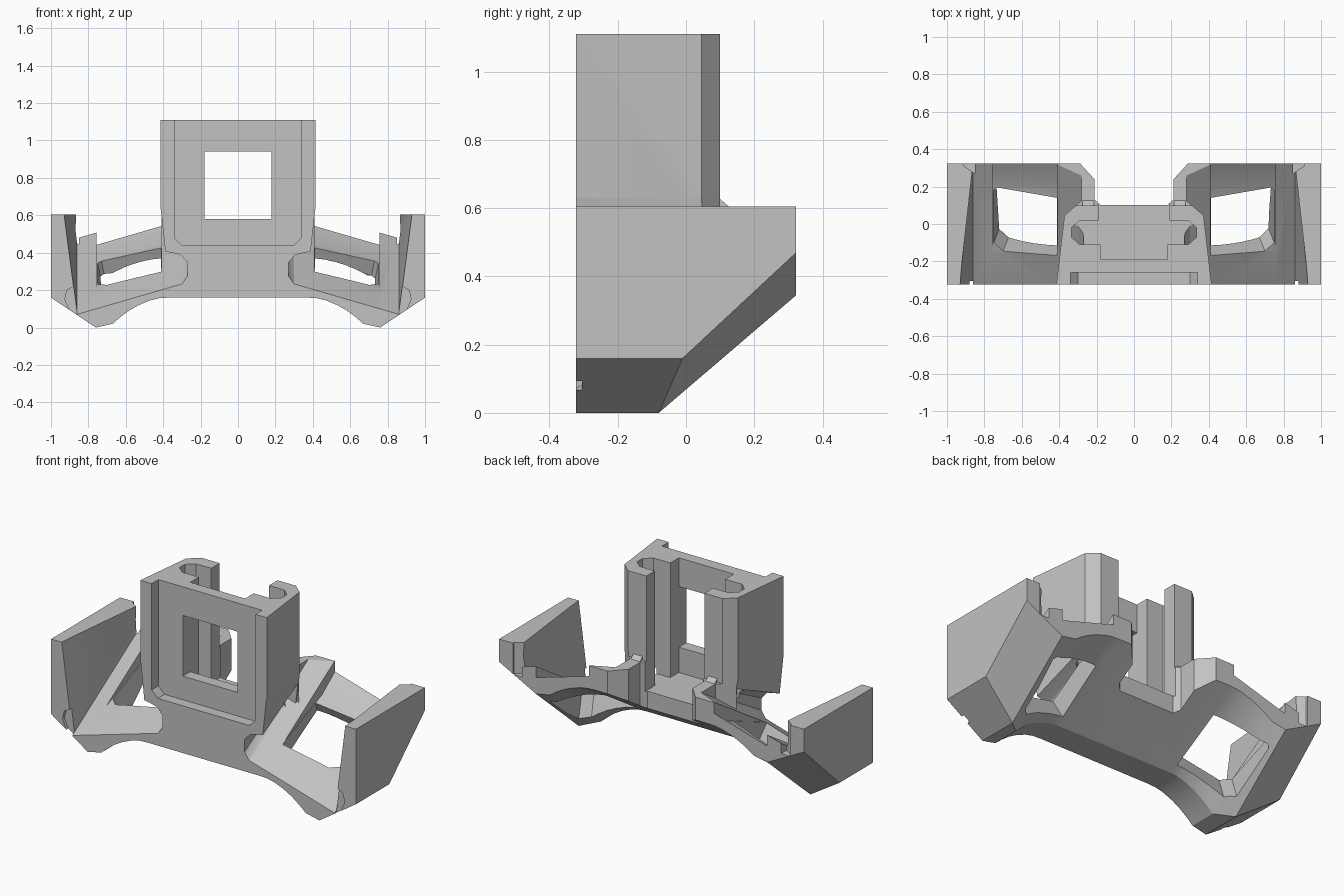
import bpy, bmesh, math

old = bpy.data.objects.get("Cube")
if old:
    bpy.data.objects.remove(old)

grey = bpy.data.materials.new("light grey plastic")
grey.use_nodes = True
colour = (0.54, 0.54, 0.54, 1)
grey.diffuse_color = colour
grey.node_tree.nodes["Principled BSDF"].inputs["Base Color"].default_value = colour

FRONT, BACK, DECK, TOP = -0.323, 0.323, 0.605, 1.11
OUT = 0.37      # cutters run past the front and back by this much


def finish(name, bm):
    bmesh.ops.recalc_face_normals(bm, faces=bm.faces)
    mesh = bpy.data.meshes.new(name)
    bm.to_mesh(mesh)
    bm.free()
    mesh.materials.append(grey)
    obj = bpy.data.objects.new(name, mesh)
    bpy.context.collection.objects.link(obj)
    return obj


def hull(name, points):
    bm = bmesh.new()
    for p in points:
        bm.verts.new(p)
    res = bmesh.ops.convex_hull(bm, input=bm.verts)
    junk = [g for g in res["geom_interior"] + res["geom_unused"]
            if isinstance(g, bmesh.types.BMVert)]
    if junk:
        bmesh.ops.delete(bm, geom=list(set(junk)), context='VERTS')
    bmesh.ops.dissolve_limit(bm, angle_limit=0.002, verts=bm.verts, edges=bm.edges)
    return finish(name, bm)


def box(name, x0, x1, y0, y1, z0, z1):
    return hull(name, [(x, y, z) for x in (x0, x1) for y in (y0, y1) for z in (z0, z1)])


def prism(name, plan, z0, z1):
    return hull(name, [(x, y, z) for x, y in plan for z in (z0, z1)])


def combine(target, other, operation):
    mod = target.modifiers.new(operation.lower(), 'BOOLEAN')
    mod.operation, mod.solver, mod.object = operation, 'EXACT', other
    bpy.context.view_layer.objects.active = target
    bpy.ops.object.modifier_apply(modifier=mod.name)
    bpy.data.objects.remove(other)


def cut(other):
    combine(bracket, other, 'DIFFERENCE')


def mirror_plan(half):
    return half + [(-x, y) for x, y in half]


# Ramp on each side, and the shallower recess around its window
def ramp(x, y):
    return 0.32 - 0.29 * x + 0.63 * (y - FRONT)


def recess(x, y):
    return ramp(x, -0.15) + 0.4 * (y + 0.15) + 0.35 * max(0, y - 0.2)


# Base: arched underside that runs straight back, then climbs to the rear
arch = [(1, 0.16), (0.76, 0), (0.67, 0.02), (0.63, 0.055), (0.58, 0.092),
        (0.53, 0.12), (0.47, 0.145), (0.42, 0.157), (0.37, 0.16)]
profile = [(1, DECK)] + arch + [(-x, z) for x, z in reversed(arch)] + [(-1, DECK)]
bm = bmesh.new()
front, bend, rear = [], [], []
for x, z in profile:
    deck = z == DECK
    if abs(x) == 1:
        bend_y = -0.01
    else:
        bend_y = -0.08 if z == 0 else -0.16
    front.append(bm.verts.new((x, FRONT, z)))
    bend.append(bm.verts.new((x, bend_y, z)))
    rear.append(bm.verts.new((x, BACK, z if deck else 0.345 + 0.78 * z)))
n = len(profile)
for a, b in ((front, bend), (bend, rear)):
    for i in range(n):
        j = (i + 1) % n
        bm.faces.new((a[i], a[j], b[j], b[i]))
bm.faces.new(front)
bm.faces.new(rear)
bracket = finish("bracket", bm)

# Tower
tower_plan = mirror_plan([(0.415, FRONT), (0.372, 0.045), (0.31, 0.1)])
combine(bracket, prism("tower", tower_plan, 0.38, TOP), 'UNION')

# Notch in the middle of the rear
cut(prism("rear_notch", mirror_plan([(0.18, 0.102), (0.21, 0.13), (0.21, 0.24)]), -0.1, 0.7))
cut(prism("rear_notch_flare", mirror_plan([(0.21, 0.238), (0.33, OUT)]), -0.1, 0.7))

# Tower front recess, square window, and the slot open to the rear
cut(hull("front_recess", [(s * x, y, z) for s in (1, -1) for y in (-OUT, -0.26)
                          for x, z in ((0.3, 0.44), (0.34, 0.48), (0.34, 1.3))]))
cut(box("square_window", -0.18, 0.18, -OUT, 0.0, 0.58, 0.94))
cut(prism("slot", mirror_plan([(0.29, -0.11), (0.335, -0.07), (0.335, -0.02),
                               (0.29, 0.02)]), 0.43, 1.3))
cut(box("slot_back_step", -0.18, 0.18, -0.19, -0.1, 0.43, 1.3))
cut(box("slot_opening", -0.19, 0.19, 0.0, 0.16, 0.43, 1.3))

# Side ramps, each with a recess, a window and small reliefs
for s in (1, -1):
    def pocket(name, corners, level, roof=0.63):
        pts = []
        for low_x, high_x, y in corners:
            low = level(low_x, y)
            pts += [(s * low_x, y, low), (s * high_x, y, max(roof, low + 0.02))]
        cut(hull(name, pts))

    # Ramp beside the tower, and across to the leaning inner face of the wing
    pocket("ramp_front", [(0.37, 0.418, -OUT), (0.757, 0.757, -OUT),
                          (0.757, 0.757, 0.05), (0.35, 0.372, 0.05)], ramp)
    pocket("ramp_rear", [(x, x, y) for x, y in
                         ((0.372, 0.045), (0.28, 0.125), (0.28, OUT),
                          (0.757, OUT), (0.757, 0.045))], ramp)
    pocket("wing_clearance", [(0.755, 0.755, -OUT), (0.755, 0.755, OUT),
                              (0.86, 0.937, -OUT), (0.86, 0.854, OUT)], ramp)
    # Recess between the two raised strips
    pocket("window_recess", [(x, x, y) for x in (0.41, 0.757) for y in (-0.15, 0.2, OUT)],
           recess, 0.75)
    # Groove reaching under the tower
    groove = [(0.3, 0.0), (0.27, 0.04), (0.27, 0.11), (0.31, 0.15), (0.39, 0.165), (0.45, 0)]
    cut(hull("groove", [(s * x, y, ramp(0.3 if x < 0.4 else x, y) + h * k)
                        for x, h in groove for y, k in ((-OUT, 1.1), (0.04, 0.65))]))
    # Window, cut square to the ramp
    corners = [(0.412, -0.17), (0.7, -0.145), (0.75, -0.1), (0.75, 0.18),
               (0.73, 0.195), (0.412, 0.14)]
    cut(hull("ramp_window", [(s * (x + 0.2 * t), y - 0.5 * t, recess(x, y) + t)
                             for x, y in corners for t in (0.02, -0.3)]))
    # Small reliefs at the front and rear of the wing
    cut(hull("front_relief", [(s * x, y, z) for y in (-OUT, -0.305) for x, z in
                              ((0.86, 0.06), (0.895, 0.08), (0.925, 0.15), (0.915, 0.2), (0.86, 0.23))]))
    cut(prism("rear_relief", [(s * x, y) for x, y in
                              ((0.85, 0.27), (0.87, 0.295), (0.91, 0.31), (0.91, OUT), (0.85, OUT))],
              0.42, 0.7))
    # Fillet at the foot of the tower's rear arm
    combine(bracket, hull("arm_fillet", [(s * x, y, z) for x in (0.215, 0.275) for y, z in
                                         ((0.09, 0.59), (0.09, 0.635), (0.125, 0.605), (0.125, 0.59))]),
            'UNION')

# Shading
bpy.ops.object.select_all(action='DESELECT')
bracket.select_set(True)
bpy.context.view_layer.objects.active = bracket
bpy.ops.object.shade_smooth_by_angle(angle=math.radians(18))
